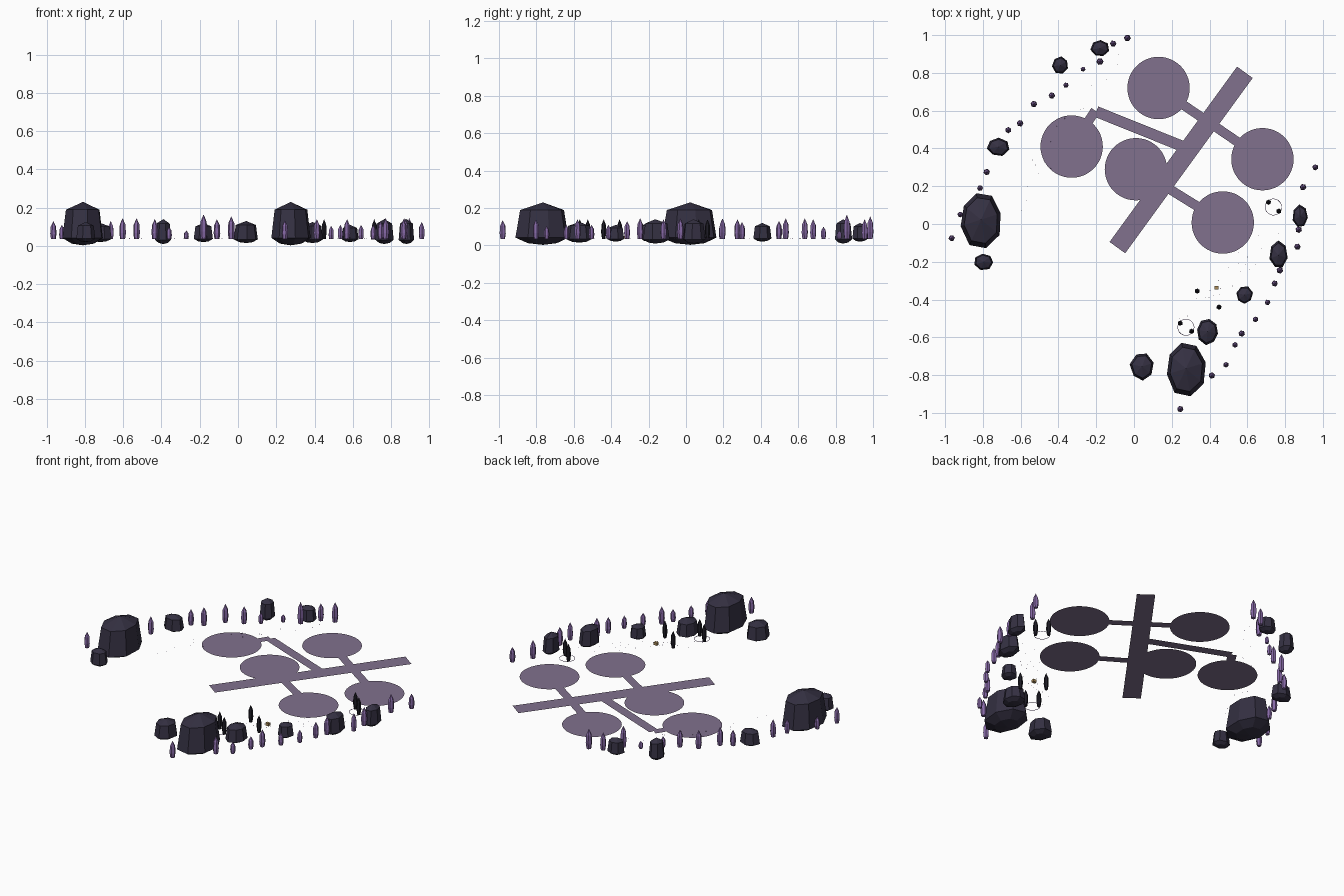
import bpy, bmesh, math, random
from mathutils import Vector

if "Cube" in bpy.data.objects:
    bpy.data.objects.remove(bpy.data.objects["Cube"])

random.seed(4)
G = 0.035  # ground level of the layout


def material(name, rgb):
    m = bpy.data.materials.new(name)
    m.diffuse_color = (*rgb, 1)
    m.use_nodes = True
    m.node_tree.nodes["Principled BSDF"].inputs["Base Color"].default_value = m.diffuse_color
    return m


FLOOR = material("dusty_floor", (0.22, 0.165, 0.27))
ROCK = material("dark_rock", (0.035, 0.03, 0.055))
CRYSTAL = material("violet_crystal", (0.24, 0.14, 0.38))
BLACK = material("black_stone", (0.012, 0.011, 0.018))
TAN = material("tan_wood", (0.4, 0.26, 0.1))


def finish(name, bm, mat):
    me = bpy.data.meshes.new(name)
    bm.to_mesh(me)
    bm.free()
    me.materials.append(mat)
    ob = bpy.data.objects.new(name, me)
    bpy.context.collection.objects.link(ob)
    return ob


def lathe(bm, x, y, profile, sides, rx=1, ry=1, turn=0, jitter=0):
    """Faceted solid: apex, rings, apex. A profile point is (radius, z)."""
    wob = [1 + random.uniform(-jitter, jitter) for _ in range(sides)]
    rings = []
    for r, z in profile:
        if r == 0:
            rings.append([bm.verts.new((x, y, z))])
        else:
            rings.append([bm.verts.new((
                x + rx * r * wob[i] * math.cos(turn + math.tau * i / sides),
                y + ry * r * wob[i] * math.sin(turn + math.tau * i / sides), z))
                for i in range(sides)])
    for a, b in zip(rings, rings[1:]):
        for i in range(sides):
            j = (i + 1) % sides
            if len(a) == 1:
                bm.faces.new((a[0], b[j], b[i]))
            elif len(b) == 1:
                bm.faces.new((a[i], a[j], b[0]))
            else:
                bm.faces.new((a[i], a[j], b[j], b[i]))
    if len(rings[0]) > 1:
        bm.faces.new(rings[0][::-1])


# round platforms
for i, (x, y) in enumerate([(.13, .72), (-.33, .41), (.01, .29), (.68, .343), (.47, .008)]):
    bm = bmesh.new()
    ret = bmesh.ops.create_circle(bm, cap_ends=True, segments=48, radius=.165)
    bmesh.ops.translate(bm, verts=ret["verts"], vec=(x, y, G))
    finish(f"platform_{i}", bm, FLOOR)


# straight paths
def path(name, a, b, width, z):
    a, b = Vector(a), Vector(b)
    n = (b - a).normalized().orthogonal() * width / 2
    bm = bmesh.new()
    vs = [bm.verts.new((*p, z)) for p in (a - n, b - n, b + n, a + n)]
    f = bm.faces.new(vs)
    f.normal_update()
    if f.normal.z < 0:
        f.normal_flip()
    finish(name, bm, FLOOR)


path("main_path", (-.088, -.125), (.587, .803), .102, G + .001)
path("upper_branch", (.24, .645), (.57, .42), .05, G + .0005)
path("lower_branch", (.12, .227), (.37, .072), .05, G + .0005)
path("long_branch", (-.2, .595), (.26, .41), .058, G + .0005)
path("short_branch", (-.3, .455), (-.205, .6), .05, G + .0005)

# boulders: x, y, x radius, y radius, bottom, top, sides
rocks = [
    (-.81, .023, .112, .15, .003, .23, 8), (.275, -.765, .107, .145, .003, .23, 8),
    (-.795, -.2, .052, .044, .02, .125, 7), (-.72, .408, .06, .049, .02, .12, 7),
    (-.39, .84, .043, .046, .01, .14, 7), (-.18, .93, .05, .046, .02, .12, 7),
    (.043, -.755, .063, .075, .015, .13, 7), (.39, -.57, .058, .069, .015, .125, 8),
    (.585, -.375, .045, .048, .02, .11, 7), (.765, -.165, .047, .074, .01, .14, 7),
    (.88, .04, .041, .061, .01, .14, 7)]
for i, (x, y, rx, ry, lo, hi, n) in enumerate(rocks):
    h = hi - lo
    bm = bmesh.new()
    lathe(bm, x, y, [(0, lo), (.55, lo + .04 * h), (1, lo + .17 * h), (.83, lo + .82 * h), (0, hi)],
          n, rx, ry, random.uniform(0, 1), .06)
    finish(f"boulder_{i}", bm, ROCK)

# crystals: x, y, top
crystals = [
    (-.965, -.075, .13), (-.92, .05, .11), (-.815, .19, .12), (-.78, .275, .14),
    (-.665, .497, .13), (-.603, .533, .145), (-.53, .635, .145), (-.435, .68, .14),
    (-.36, .735, .1), (-.27, .82, .08), (-.18, .86, .165), (-.11, .955, .14),
    (-.035, .985, .155), (.245, -.98, .135), (.412, -.802, .14), (.487, -.745, .105),
    (.535, -.64, .11), (.57, -.58, .14), (.643, -.505, .11), (.707, -.415, .11),
    (.745, -.315, .13), (.772, -.245, .145), (.865, -.12, .14), (.872, -.03, .145),
    (.895, .195, .145), (.96, .3, .125)]
for i, (x, y, top) in enumerate(crystals):
    h = top - G
    r = .010 + .07 * h
    bm = bmesh.new()
    lathe(bm, x, y, [(.75 * r, G), (r, G + .3 * h), (.85 * r, G + .7 * h), (0, top)],
          6, turn=random.uniform(0, 1))
    finish(f"crystal_{i}", bm, CRYSTAL)

# dark standing stones
for i, (x, y) in enumerate([(.712, .115), (.767, .068), (.245, -.525), (.305, -.568),
                            (.335, -.355), (.45, -.44)]):
    bm = bmesh.new()
    lathe(bm, x, y, [(.009, G), (.014, G + .035), (.012, G + .075), (0, G + .105)],
          6, turn=.4)
    finish(f"standing_stone_{i}", bm, BLACK)

# thin rings on the ground around the stone pairs
for i, (x, y) in enumerate([(.738, .09), (.275, -.547)]):
    bpy.ops.mesh.primitive_torus_add(location=(x, y, G), major_radius=.043, minor_radius=.0013,
                                     major_segments=32, minor_segments=6)
    bpy.context.object.name = f"ground_ring_{i}"
    bpy.context.object.data.materials.append(CRYSTAL)

# small crate
bm = bmesh.new()
ret = bmesh.ops.create_cube(bm, size=1)
bmesh.ops.scale(bm, verts=ret["verts"], vec=(.022, .018, .016))
bmesh.ops.translate(bm, verts=ret["verts"], vec=(.437, -.337, G + .008))
finish("crate", bm, TAN)

# scattered specks along both edges
bm = bmesh.new()
for a, b, count in [((-.65, .1), (-.1, .86), 18), ((.25, -.5), (.74, -.05), 26)]:
    for _ in range(count):
        p = Vector(a).lerp(Vector(b), random.random())
        lathe(bm, p.x + random.uniform(-.05, .05), p.y + random.uniform(-.05, .05),
              [(0, G), (.002, G + .003), (0, G + .006)], 4)
finish("specks", bm, CRYSTAL)
